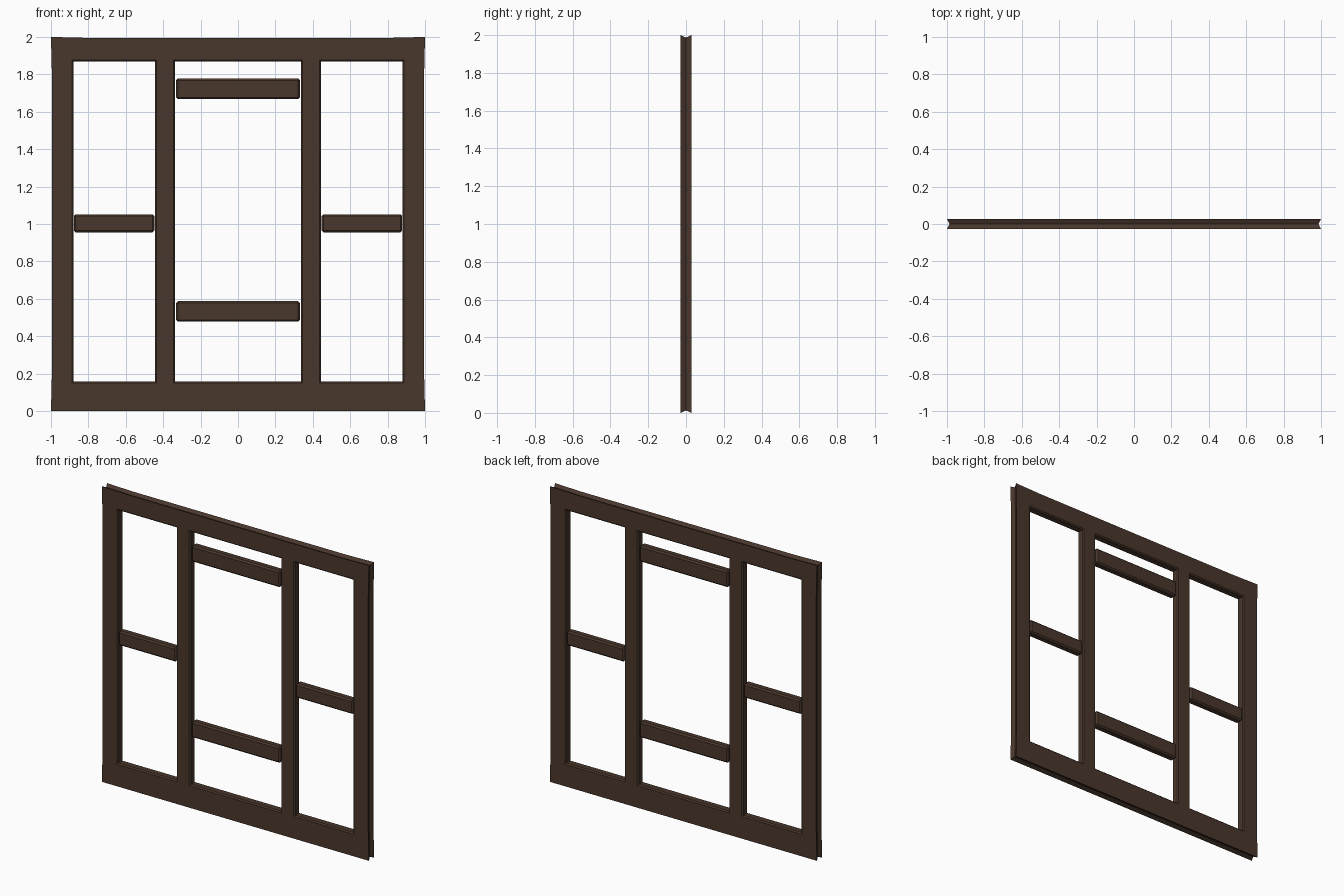
import bpy, bmesh

if "Cube" in bpy.data.objects:
    bpy.data.objects.remove(bpy.data.objects["Cube"])

wood = bpy.data.materials.new("dark_wood")
wood.diffuse_color = (0.068, 0.038, 0.025, 1)
wood.use_nodes = True
wood.node_tree.nodes["Principled BSDF"].inputs["Base Color"].default_value = wood.diffuse_color
T = 0.028  # half thickness of the panel


def finish(bm, name):
    bmesh.ops.recalc_face_normals(bm, faces=bm.faces)
    me = bpy.data.meshes.new(name)
    bm.to_mesh(me)
    bm.free()
    me.materials.append(wood)
    ob = bpy.data.objects.new(name, me)
    bpy.context.collection.objects.link(ob)
    return ob


def beam(name, x0, x1, z0, z1, half, bevel, upright=False):
    """Box with chamfered edges; an upright keeps its ends square."""
    bm = bmesh.new()
    bmesh.ops.create_cube(bm, size=1)
    for v in bm.verts:
        v.co = ((x0 + x1) / 2 + v.co.x * (x1 - x0), v.co.y * 2 * half,
                (z0 + z1) / 2 + v.co.z * (z1 - z0))
    edges = [e for e in bm.edges
             if not upright or abs(e.verts[0].co.z - e.verts[1].co.z) > 0.5]
    bmesh.ops.bevel(bm, geom=edges, offset=bevel, segments=1, affect='EDGES')
    return finish(bm, name)


def ring(bm, x0, x1, z0, z1, y, flare=0.0):
    """Rectangular loop with extra points beside the corners."""
    f = (0, 0.1, 0.9, 1)
    uv = ([(a, 0) for a in f] + [(1, b) for b in f[1:]]
          + [(a, 1) for a in f[2::-1]] + [(0, b) for b in f[2:0:-1]])
    verts = []
    for u, w in uv:
        x, z = x0 + u * (x1 - x0), z0 + w * (z1 - z0)
        if w == 1 and 0 < u < 1:
            z -= flare
        if u in (0, 1) and 0 < w < 1:
            x += flare if u == 0 else -flare
        verts.append(bm.verts.new((x, y, z)))
    return verts


# Outer frame: grooved outer edge, chamfered openings, slightly flared corners
bm = bmesh.new()
g, c = 0.013, 0.008
loops = [
    ring(bm, -1, 1, 0, 2, -T, 0.005),
    ring(bm, -1 + g, 1 - g, g, 2 - g, 0, 0.005),
    ring(bm, -1, 1, 0, 2, T, 0.005),
    ring(bm, -0.88 - c, 0.88 + c, 0.157 - c, 1.868 + c, T),
    ring(bm, -0.88, 0.88, 0.157, 1.868, T - c),
    ring(bm, -0.88, 0.88, 0.157, 1.868, c - T),
    ring(bm, -0.88 - c, 0.88 + c, 0.157 - c, 1.868 + c, -T),
]
n = len(loops[0])
for a, b in zip(loops, loops[1:] + loops[:1]):
    for i in range(n):
        j = (i + 1) % n
        bm.faces.new((a[i], a[j], b[j], b[i]))
finish(bm, "outer_frame")

# Uprights and short side rails, mirrored left and right
for side, s in (("left", -1), ("right", 1)):
    x0, x1 = sorted((s * 0.338, s * 0.444))
    beam(side + "_upright", x0, x1, 0.148, 1.877, T, 0.008, True)
    x0, x1 = sorted((s * 0.447, s * 0.878))
    beam(side + "_cross_rail", x0, x1, 0.955, 1.052, 0.026, 0.01)

# Centre rails
beam("upper_centre_rail", -0.332, 0.332, 1.667, 1.778, 0.026, 0.01)
beam("lower_centre_rail", -0.332, 0.332, 0.478, 0.587, 0.026, 0.01)
